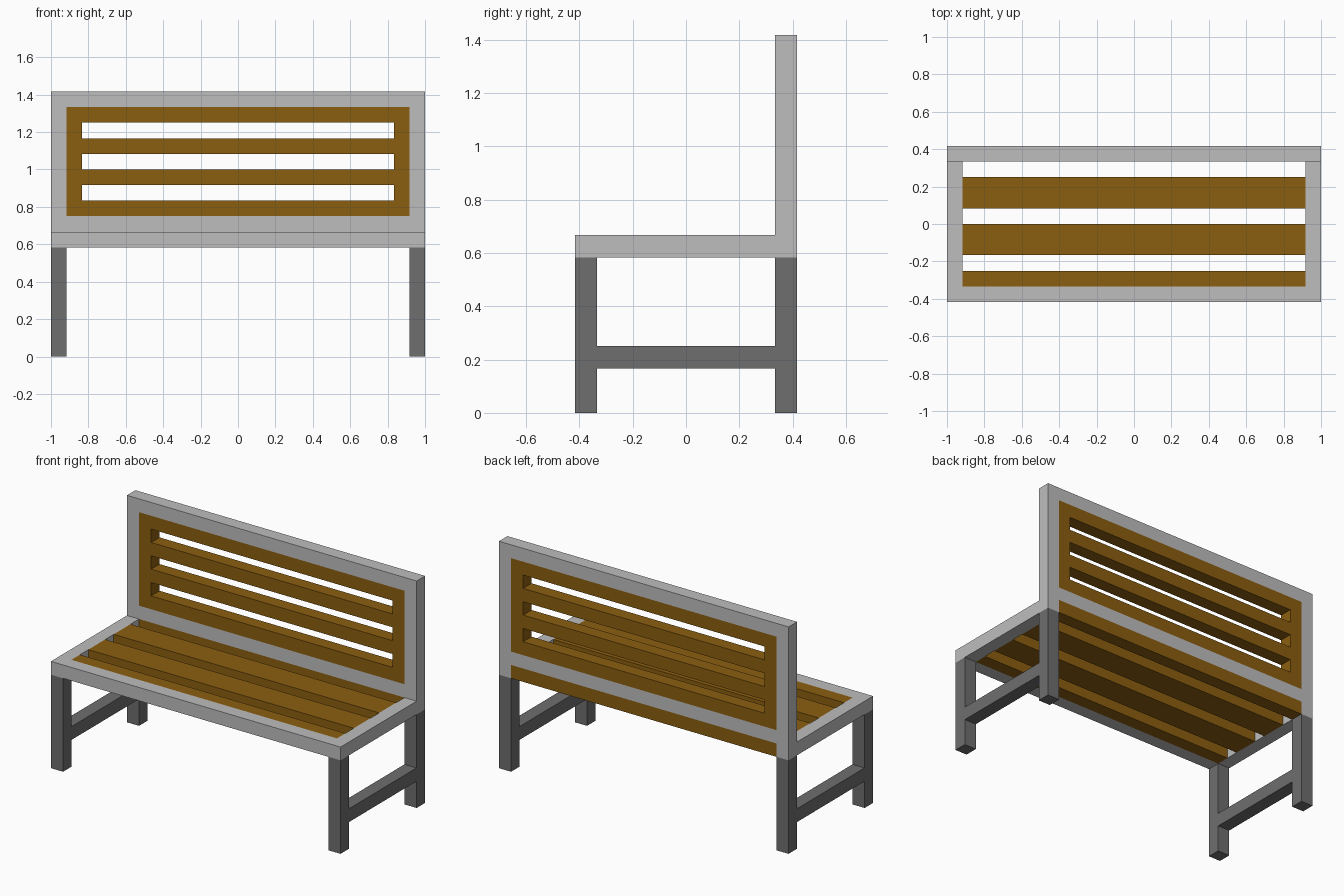
import bpy
import bmesh
from mathutils import Vector

cube = bpy.data.objects.get("Cube")
if cube:
    bpy.data.objects.remove(cube, do_unlink=True)

U = 1 / 12  # module: the bench is 24 x 10 x 17 modules


def material(name, rgb):
    mat = bpy.data.materials.new(name)
    mat.use_nodes = True
    mat.diffuse_color = (*rgb, 1)
    bsdf = mat.node_tree.nodes["Principled BSDF"]
    bsdf.inputs["Base Color"].default_value = (*rgb, 1)
    bsdf.inputs["Roughness"].default_value = 0.8
    return mat


light_grey = material("light grey paint", (0.52, 0.515, 0.515))
dark_grey = material("dark grey metal", (0.156, 0.156, 0.156))
wood = material("brown wood", (0.258, 0.112, 0.005))


def boxes(name, mat, *spans):
    """One object made of boxes, each given as x0, x1, y0, y1, z0, z1 in modules."""
    bm = bmesh.new()
    for x0, x1, y0, y1, z0, z1 in spans:
        lo, hi = Vector((x0, y0, z0)) * U, Vector((x1, y1, z1)) * U
        verts = bmesh.ops.create_cube(bm, size=1)["verts"]
        bmesh.ops.scale(bm, vec=hi - lo, verts=verts)
        bmesh.ops.translate(bm, vec=(lo + hi) / 2, verts=verts)
    mesh = bpy.data.meshes.new(name)
    bm.to_mesh(mesh)
    bm.free()
    mesh.materials.append(mat)
    obj = bpy.data.objects.new(name, mesh)
    bpy.context.collection.objects.link(obj)
    return obj


# Legs with a low stretcher, seat side rail and back post on each side
for side, x in (("right", -12), ("left", 11)):
    boxes(f"{side}_front_leg", dark_grey, (x, x + 1, -5, -4, 0, 7))
    boxes(f"{side}_rear_leg", dark_grey, (x, x + 1, 4, 5, 0, 7))
    boxes(f"{side}_stretcher", dark_grey, (x, x + 1, -4, 4, 2, 3))
    boxes(f"{side}_seat_rail", light_grey, (x, x + 1, -4, 5, 7, 8))
    boxes(f"{side}_back_post", light_grey, (x, x + 1, 4, 5, 8, 17))

# Cross rails of the frame
boxes("front_seat_rail", light_grey, (-12, 12, -5, -4, 7, 8))
boxes("back_lower_rail", light_grey, (-11, 11, 4, 5, 8, 9))
boxes("back_top_rail", light_grey, (-11, 11, 4, 5, 16, 17))

# Seat slats, the last one sitting under the backrest
for i, (y0, y1) in enumerate(((-4, -3), (-2, 0), (1, 3), (4, 5)), 1):
    boxes(f"seat_slat_{i}", wood, (-11, 11, y0, y1, 7, 8))

# Slotted wooden back panel: two stiles and four slats
boxes("back_panel", wood,
      (-11, -10, 4, 5, 9, 16), (10, 11, 4, 5, 9, 16),
      *[(-10, 10, 4, 5, z, z + 1) for z in (9, 11, 13, 15)])
